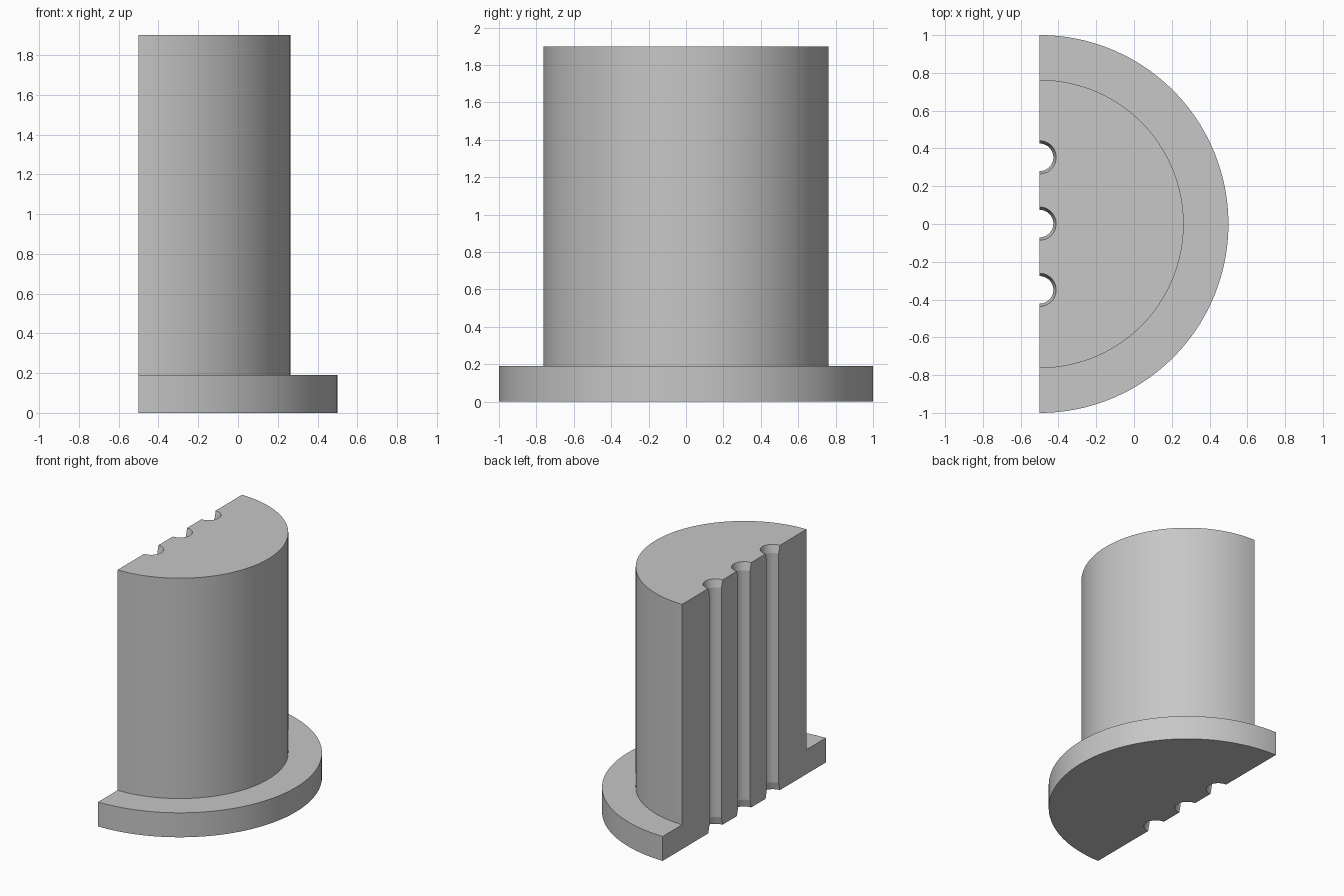
import bpy, bmesh, math

if "Cube" in bpy.data.objects:
    bpy.data.objects.remove(bpy.data.objects["Cube"])

CX = -0.5                       # plane of the flat cut, axis of the half cylinder
ARC, GROOVE = 128, 24           # segments of outer arc and of each groove
GROOVE_Y = (0.353, 0.002, -0.349)
FLARE = 0.06                    # depth of the widened groove mouths

grey = bpy.data.materials.new("plain grey")
grey.diffuse_color = (0.57, 0.57, 0.57, 1)
grey.use_nodes = True
grey.node_tree.nodes["Principled BSDF"].inputs["Base Color"].default_value = grey.diffuse_color


def half_circle(cy, r, n, start, end):
    return [(CX + r * math.cos(start + (end - start) * i / n),
             cy + r * math.sin(start + (end - start) * i / n)) for i in range(n + 1)]


def outline(outer, groove):
    # outer arc first, then the grooves along the cut from +y to -y
    pts = half_circle(0, outer, ARC, -math.pi / 2, math.pi / 2)
    for y in GROOVE_Y:
        pts += half_circle(y, groove, GROOVE, math.pi / 2, -math.pi / 2)
    return pts


# Levels: height, outer radius, groove radius
levels = [(0, 1.0, 0.088), (FLARE, 1.0, 0.073), (0.19, 1.0, 0.073),
          (0.19, 0.763, 0.073), (1.9 - FLARE, 0.763, 0.073), (1.9, 0.763, 0.088)]

bm = bmesh.new()
rings = [[bm.verts.new((x, y, z)) for x, y in outline(ro, rg)] for z, ro, rg in levels]
n = len(rings[0])

# Walls between levels; the flange step only needs its outer band
for k, (a, b) in enumerate(zip(rings, rings[1:])):
    count = ARC if k == 2 else n
    for i in range(count):
        j = (i + 1) % n
        bm.faces.new((a[i], a[j], b[j], b[i]))

# Bottom and top caps
bm.faces.new(list(reversed(rings[0])))
bm.faces.new(rings[-1])
bmesh.ops.remove_doubles(bm, verts=bm.verts[:], dist=1e-5)

# Grooved half sleeve with flange
mesh = bpy.data.meshes.new("flanged_half_sleeve")
bm.to_mesh(mesh)
bm.free()
mesh.materials.append(grey)
sleeve = bpy.data.objects.new("flanged_half_sleeve", mesh)
bpy.context.collection.objects.link(sleeve)
bpy.context.view_layer.objects.active = sleeve
sleeve.select_set(True)
bpy.ops.object.shade_smooth_by_angle(angle=math.radians(11))
